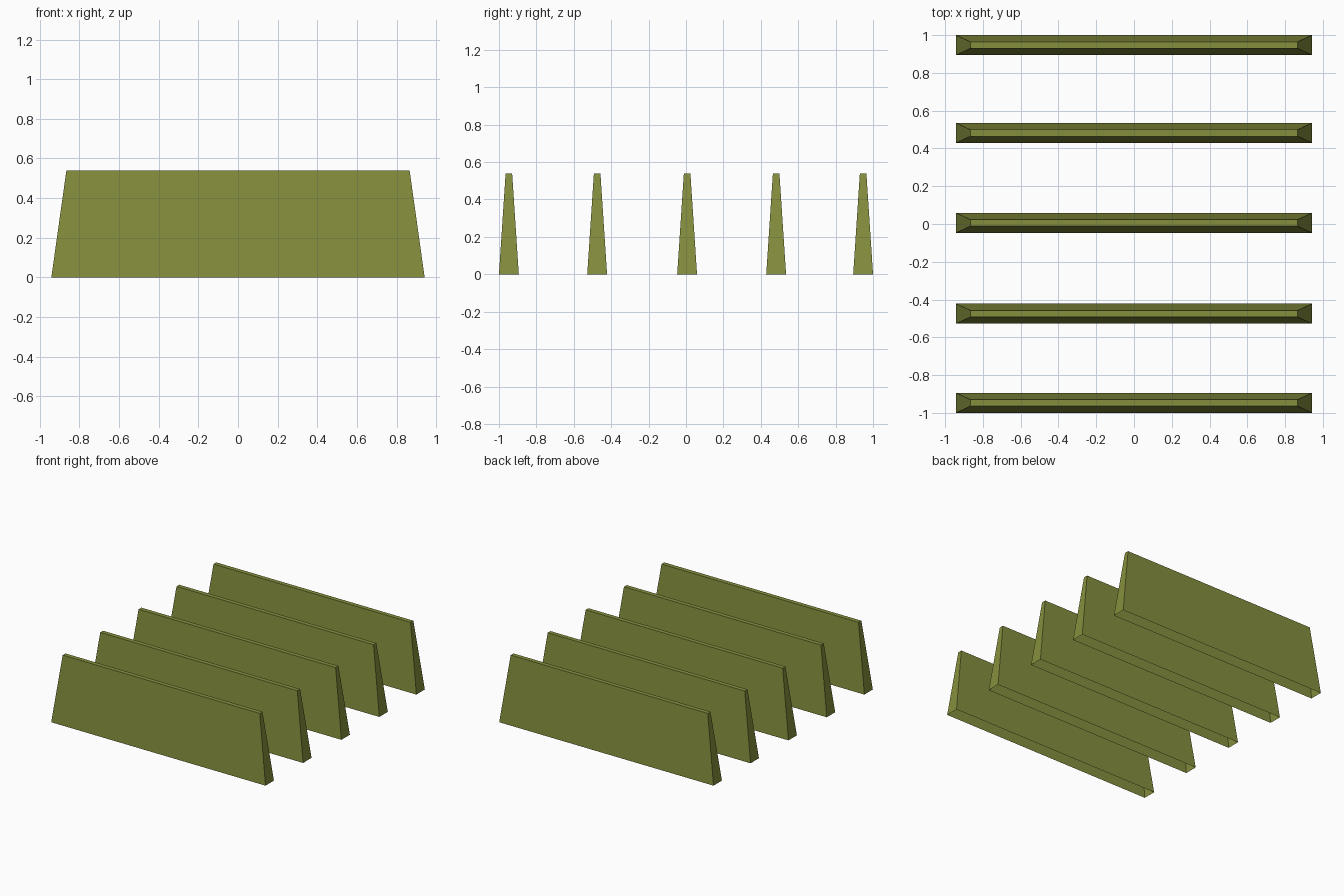
import bpy, bmesh

if "Cube" in bpy.data.objects:
    bpy.data.objects.remove(bpy.data.objects["Cube"])

mat = bpy.data.materials.new("olive")
mat.diffuse_color = (0.24, 0.275, 0.047, 1)
mat.use_nodes = True
mat.node_tree.nodes["Principled BSDF"].inputs["Base Color"].default_value = mat.diffuse_color

BASE_X, BASE_Y = 0.942, 0.053   # half sizes at the ground
TOP_X, TOP_Y = 0.866, 0.0175    # half sizes at the top
HEIGHT = 0.54


def slab(name, y):
    """Tapered upright slab: closed top and sides, open underside."""
    bm = bmesh.new()
    bmesh.ops.create_cube(bm, size=2)
    for v in bm.verts:
        top = v.co.z > 0
        v.co.x *= TOP_X if top else BASE_X
        v.co.y *= TOP_Y if top else BASE_Y
        v.co.z = HEIGHT if top else 0
    bm.normal_update()
    underside = [f for f in bm.faces if f.normal.z < -0.9]
    bmesh.ops.delete(bm, geom=underside, context='FACES_ONLY')
    me = bpy.data.meshes.new(name)
    bm.to_mesh(me)
    bm.free()
    me.materials.append(mat)
    ob = bpy.data.objects.new(name, me)
    ob.location.y = y
    bpy.context.collection.objects.link(ob)


# Row of five parallel slabs, front to back
for i, y in enumerate((-0.947, -0.475, 0.006, 0.482, 0.947)):
    slab(f"slab_{i + 1}", y)
